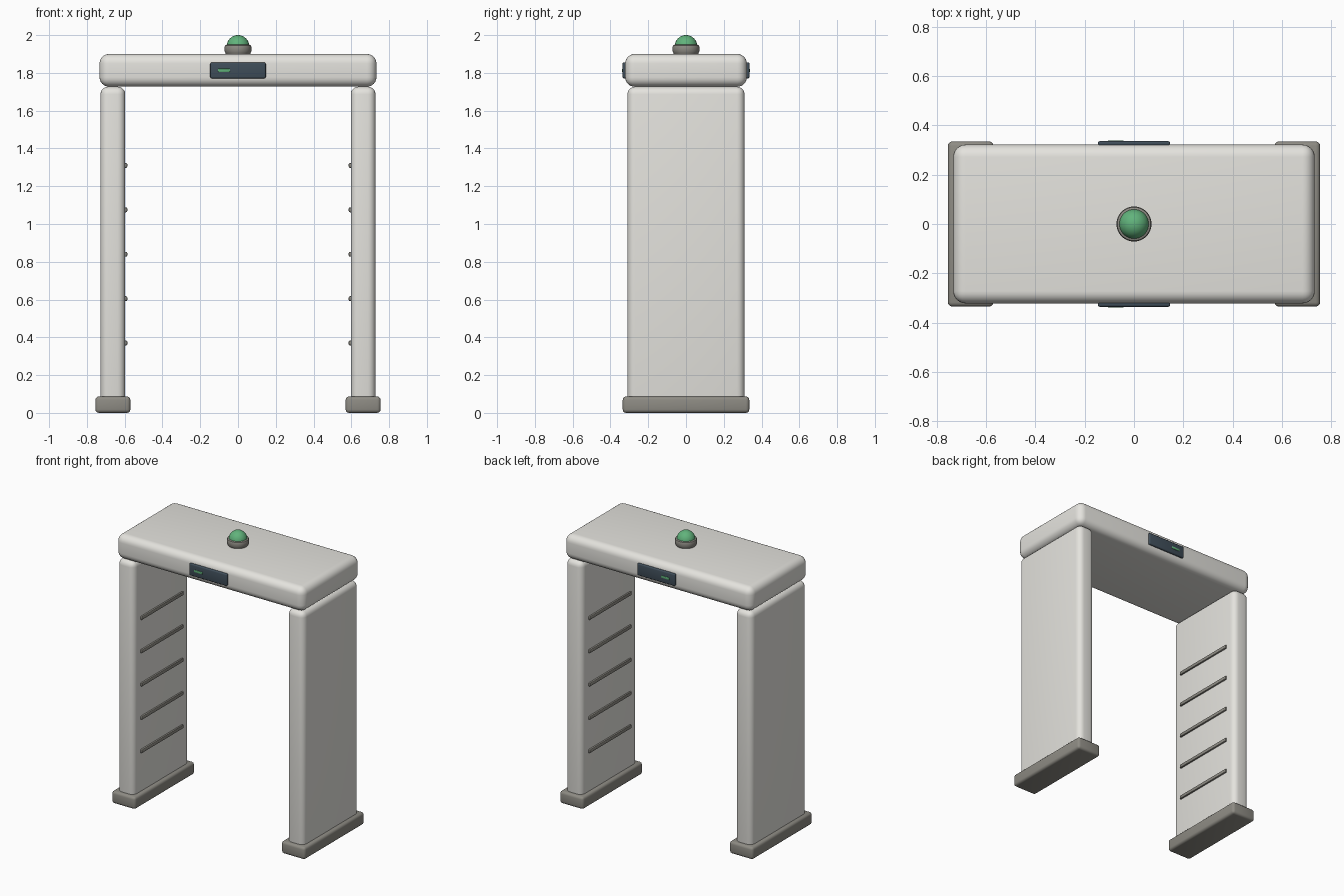
import bpy, bmesh, math

if "Cube" in bpy.data.objects:
    bpy.data.objects.remove(bpy.data.objects["Cube"])


def material(name, rgb):
    m = bpy.data.materials.new(name)
    m.diffuse_color = (*rgb, 1)
    m.use_nodes = True
    m.node_tree.nodes["Principled BSDF"].inputs["Base Color"].default_value = m.diffuse_color
    return m


SHELL = material("shell_offwhite", (0.78, 0.77, 0.73))
TRIM = material("trim_grey", (0.27, 0.26, 0.23))
SCREEN = material("screen_dark", (0.05, 0.075, 0.10))
GREEN = material("signal_green", (0.12, 0.45, 0.20))


def finish(name, bm, mat, angle=40):
    me = bpy.data.meshes.new(name)
    bmesh.ops.recalc_face_normals(bm, faces=bm.faces)
    bm.to_mesh(me)
    bm.free()
    me.materials.append(mat)
    ob = bpy.data.objects.new(name, me)
    bpy.context.collection.objects.link(ob)
    bpy.ops.object.select_all(action='DESELECT')
    ob.select_set(True)
    bpy.context.view_layer.objects.active = ob
    bpy.ops.object.shade_smooth_by_angle(angle=math.radians(angle))
    return ob


def rounded_box(name, lo, hi, radius, mat, segments=4):
    bm = bmesh.new()
    bmesh.ops.create_cube(bm, size=1)
    for v in bm.verts:
        for i in range(3):
            v.co[i] = lo[i] if v.co[i] < 0 else hi[i]
    bmesh.ops.bevel(bm, geom=bm.edges[:], offset=radius, segments=segments,
                    profile=0.5, affect='EDGES', clamp_overlap=True)
    return finish(name, bm, mat)


def lathe(name, profile, mat, steps=40):
    bm = bmesh.new()
    verts = [bm.verts.new((r, 0, z)) for r, z in profile]
    edges = [bm.edges.new(p) for p in zip(verts, verts[1:])]
    bmesh.ops.spin(bm, geom=verts + edges, axis=(0, 0, 1), cent=(0, 0, 0),
                   angle=math.tau, steps=steps)
    bmesh.ops.remove_doubles(bm, verts=bm.verts[:], dist=1e-5)
    return finish(name, bm, mat)


# Side posts with feet and sensor strips
for side, s in (("left", -1), ("right", 1)):
    def span(a, b):
        return sorted((s * a, s * b))

    x0, x1 = span(0.57, 0.755)
    rounded_box(f"{side}_foot", (x0, -0.335, 0), (x1, 0.335, 0.087), 0.018, TRIM, 3)
    x0, x1 = span(0.597, 0.728)
    rounded_box(f"{side}_post", (x0, -0.31, 0.05), (x1, 0.31, 1.727), 0.04, SHELL, 5)
    x0, x1 = span(0.586, 0.608)
    for i in range(5):
        z = 0.37 + 0.235 * i
        rounded_box(f"{side}_sensor_strip_{i + 1}", (x0, -0.235, z - 0.013),
                    (x1, 0.235, z + 0.013), 0.007, TRIM, 2)

# Header across the top
rounded_box("header", (-0.733, -0.322, 1.727), (0.733, 0.322, 1.90), 0.05, SHELL, 6)

# Display panel and status bar on both faces
for face, s in (("front", -1), ("back", 1)):
    y0, y1 = sorted((s * 0.315, s * 0.336))
    rounded_box(f"{face}_display", (-0.147, y0, 1.771), (0.147, y1, 1.856), 0.008, SCREEN, 3)
    y0, y1 = sorted((s * 0.33, s * 0.339))
    rounded_box(f"{face}_status_bar", (-0.106, y0, 1.805), (-0.042, y1, 1.822), 0.003, GREEN, 2)

# Beacon base and dome
lathe("beacon_base", [(0, 1.89), (0.06, 1.89), (0.067, 1.906), (0.071, 1.915), (0.071, 1.937),
                      (0.068, 1.945), (0.06, 1.949), (0, 1.949)], TRIM)
dome = [(0.06 * math.cos(math.radians(a)), 1.94 + 0.06 * math.sin(math.radians(a)))
        for a in range(0, 90, 9)]
lathe("beacon_dome", [(0, 1.94)] + dome + [(0, 2.0)], GREEN)
